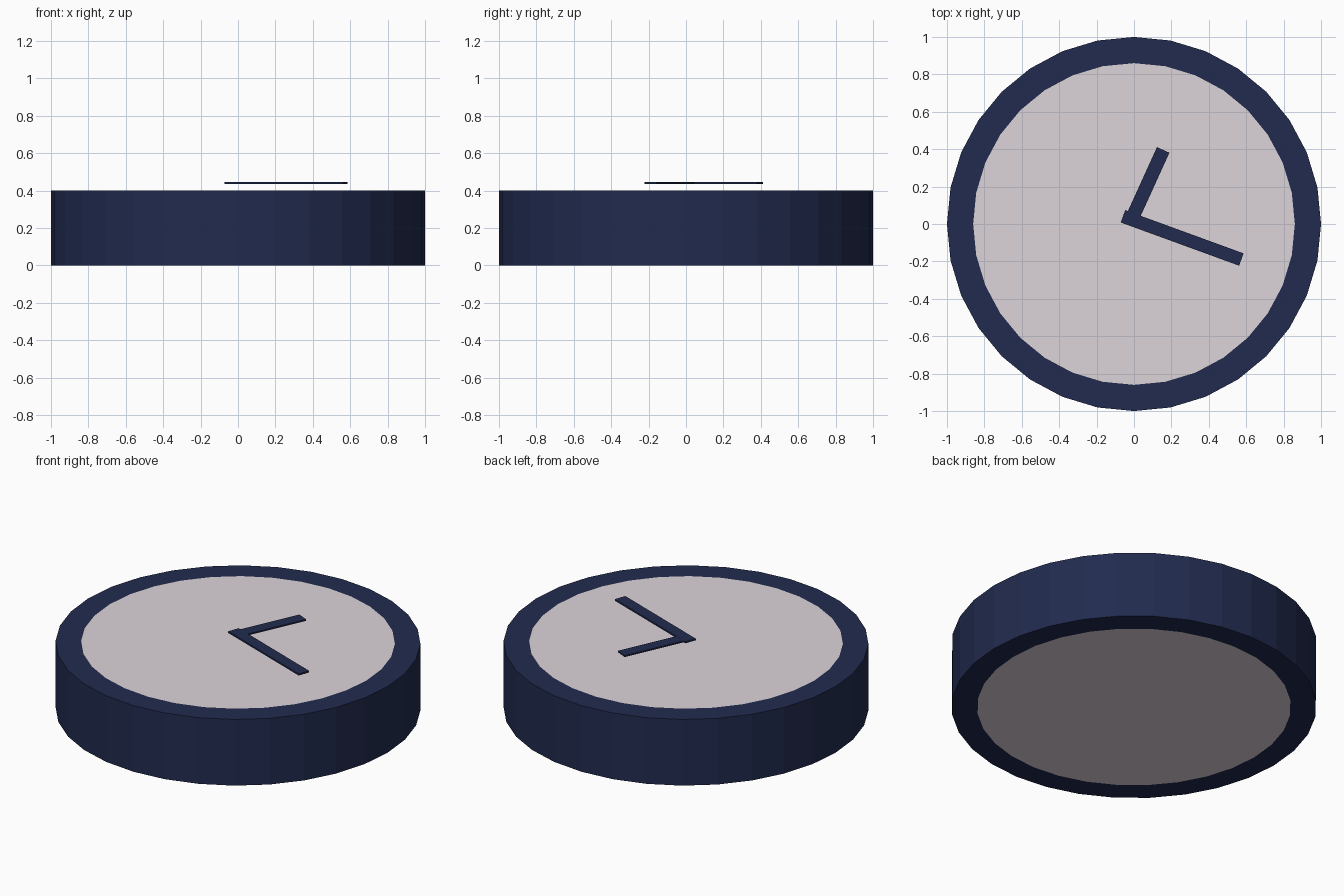
import bpy, bmesh, math

if "Cube" in bpy.data.objects:
    bpy.data.objects.remove(bpy.data.objects["Cube"])

SIDES = 32
R_OUT, R_IN, HEIGHT = 1.0, 0.86, 0.40


def material(name, rgb):
    mat = bpy.data.materials.new(name)
    mat.diffuse_color = (*rgb, 1.0)
    mat.use_nodes = True
    mat.node_tree.nodes["Principled BSDF"].inputs["Base Color"].default_value = mat.diffuse_color
    return mat


navy = material("navy", (0.0152, 0.024, 0.078))
pale = material("pale_pink", (0.72, 0.66, 0.70))


def add_object(name, bm, mat):
    bmesh.ops.recalc_face_normals(bm, faces=bm.faces)
    mesh = bpy.data.meshes.new(name)
    bm.to_mesh(mesh)
    bm.free()
    mesh.materials.append(mat)
    obj = bpy.data.objects.new(name, mesh)
    bpy.context.collection.objects.link(obj)
    return obj


def clock_case():
    # square ring section swept around z
    bm = bmesh.new()
    section = [(R_IN, 0), (R_OUT, 0), (R_OUT, HEIGHT), (R_IN, HEIGHT)]
    rings = []
    for i in range(SIDES):
        a = 2 * math.pi * i / SIDES
        rings.append([bm.verts.new((r * math.cos(a), r * math.sin(a), z))
                      for r, z in section])
    for i in range(SIDES):
        p, q = rings[i], rings[(i + 1) % SIDES]
        for k in range(4):
            n = (k + 1) % 4
            bm.faces.new((p[k], q[k], q[n], p[n]))
    return add_object("case", bm, navy)


def clock_dial():
    # solid core, flush with the case at front and back
    bm = bmesh.new()
    verts = [bm.verts.new((R_IN * math.cos(2 * math.pi * i / SIDES),
                           R_IN * math.sin(2 * math.pi * i / SIDES), 0))
             for i in range(SIDES)]
    base = bm.faces.new(verts)
    top = bmesh.ops.extrude_face_region(bm, geom=[base], use_keep_orig=True)["geom"]
    bmesh.ops.translate(bm, vec=(0, 0, HEIGHT),
                        verts=[v for v in top if isinstance(v, bmesh.types.BMVert)])
    return add_object("dial", bm, pale)


def clock_hand(name, start, end, width, thickness):
    # flat bar between two points, floating above the dial
    bm = bmesh.new()
    bmesh.ops.create_cube(bm, size=1)
    dx, dy = end[0] - start[0], end[1] - start[1]
    bmesh.ops.scale(bm, vec=(math.hypot(dx, dy), width, thickness), verts=bm.verts)
    obj = add_object(name, bm, navy)
    obj.location = ((start[0] + end[0]) / 2, (start[1] + end[1]) / 2, 0.44)
    obj.rotation_euler.z = math.atan2(dy, dx)
    return obj


clock_case()
clock_dial()
clock_hand("minute_hand", (-0.059, 0.041), (0.574, -0.19), 0.07, 0.010)
clock_hand("hour_hand", (-0.017, 0.015), (0.156, 0.396), 0.073, 0.009)
